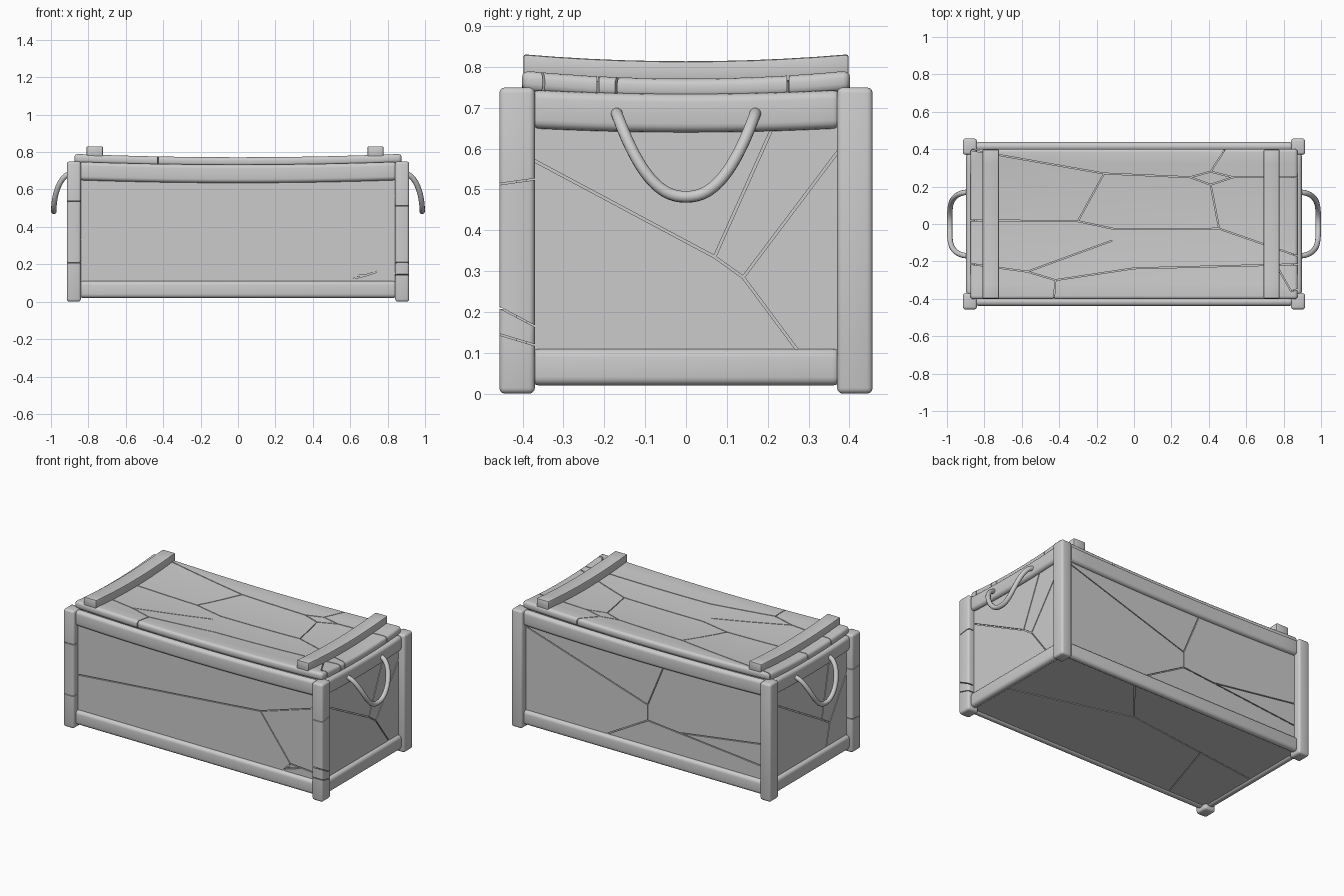
import bpy, bmesh, math
from mathutils import Matrix, Vector

if "Cube" in bpy.data.objects:
    bpy.data.objects.remove(bpy.data.objects["Cube"])


def finish(name, bm):
    bmesh.ops.recalc_face_normals(bm, faces=bm.faces)
    me = bpy.data.meshes.new(name)
    bm.to_mesh(me)
    bm.free()
    ob = bpy.data.objects.new(name, me)
    bpy.context.collection.objects.link(ob)
    return ob


def activate(ob):
    bpy.ops.object.select_all(action='DESELECT')
    bpy.context.view_layer.objects.active = ob
    ob.select_set(True)


def smooth(ob):
    activate(ob)
    bpy.ops.object.shade_smooth_by_angle(angle=math.radians(35))


def bar(name, lo, hi, bevel=0.0, seg=2, cuts=(0, 0), sag=(0, 0)):
    """Rounded box, sliced along x / y and sagging by the given amounts."""
    lo, hi = Vector(lo), Vector(hi)
    c, s = (lo + hi) / 2, hi - lo
    bm = bmesh.new()
    bmesh.ops.create_cube(bm, size=1, matrix=Matrix.Translation(c) @ Matrix.Diagonal((*s, 1)))
    if bevel:
        bmesh.ops.bevel(bm, geom=bm.edges[:], offset=bevel, segments=seg, profile=0.5,
                        affect='EDGES', clamp_overlap=True)
    for ax in (0, 1):
        for i in range(1, cuts[ax]):
            p, n = c.copy(), Vector((0, 0, 0))
            p[ax] = lo[ax] + s[ax] * i / cuts[ax]
            n[ax] = 1
            bmesh.ops.bisect_plane(bm, geom=bm.verts[:] + bm.edges[:] + bm.faces[:],
                                   plane_co=p, plane_no=n)
    for v in bm.verts:
        for ax in (0, 1):
            v.co.z -= sag[ax] * (1 - (2 * (v.co[ax] - c[ax]) / s[ax]) ** 2)
    ob = finish(name, bm)
    smooth(ob)
    return ob


def crack(ob, axis, paths, lo, hi, width=0.006):
    """Cut thin grooves along 2D paths; lo..hi is the groove range on the axis."""
    u, v = [(1, 2), (0, 2), (0, 1)][axis]
    n = Vector([float(i == axis) for i in range(3)])
    bm = bmesh.new()
    k = 0
    for path in paths:
        for p, q in zip(path, path[1:]):
            a, b = Vector((0, 0, 0)), Vector((0, 0, 0))
            a[u], a[v], b[u], b[v] = p[0], p[1], q[0], q[1]
            d = (b - a).normalized()
            k += 1
            depth = hi - lo + k * 0.0004
            mid = (a + b) / 2 + n * (lo + hi) / 2
            m = Matrix((d * ((b - a).length + width * 0.8), n.cross(d) * width, n * depth)).transposed().to_4x4()
            bmesh.ops.create_cube(bm, size=1, matrix=Matrix.Translation(mid) @ m)
    cutter = finish("crack_cutter", bm)
    cutter.hide_render = True
    mod = ob.modifiers.new("cracks", 'BOOLEAN')
    mod.operation, mod.solver, mod.object, mod.use_self = 'DIFFERENCE', 'EXACT', cutter, True
    activate(ob)
    bpy.ops.object.modifier_apply(modifier=mod.name)
    bpy.data.objects.remove(cutter)
    smooth(ob)


# corner posts, the front two cracked
for sx, side in ((-1, "left"), (1, "right")):
    for sy, end in ((-1, "front"), (1, "back")):
        xs, ys = sorted((sx * 0.84, sx * 0.915)), sorted((sy * 0.37, sy * 0.457))
        post = bar(f"{end}_{side}_post", (xs[0], ys[0], 0), (xs[1], ys[1], 0.75), 0.014, 3)
        if sy < 0:
            lines = [[(-0.5, 0.507), (-0.33, 0.531)], [(-0.5, 0.234), (-0.33, 0.144)],
                     [(-0.5, 0.158), (-0.33, 0.107)]] if sx > 0 else \
                    [[(-0.5, 0.54), (-0.33, 0.53)], [(-0.5, 0.205), (-0.33, 0.22)]]
            crack(post, 0, lines, xs[0] - 0.03, xs[1] + 0.03, 0.004)

# rounded rails between the posts, upper ones sagging
for s, end, side in ((-1, "front", "left"), (1, "back", "right")):
    y = sorted((s * 0.392, s * 0.438))
    x = sorted((s * 0.852, s * 0.898))
    bar(f"{end}_bottom_rail", (-0.85, y[0], 0.02), (0.85, y[1], 0.11), 0.021, 4)
    bar(f"{end}_top_rail", (-0.85, y[0], 0.65), (0.85, y[1], 0.748), 0.021, 4, (14, 0), (0.015, 0))
    bar(f"{side}_bottom_rail", (x[0], -0.38, 0.02), (x[1], 0.38, 0.11), 0.021, 4)
    bar(f"{side}_top_rail", (x[0], -0.38, 0.65), (x[1], 0.38, 0.744), 0.021, 4, (0, 10), (0, 0.01))

# cracked wall panels and floor
front = bar("front_panel", (-0.86, -0.415, 0.04), (0.86, -0.38, 0.70))
crack(front, 1, [[(-0.87, 0.33), (0.45, 0.445), (0.87, 0.575)],
                 [(0.45, 0.445), (0.66, 0.165), (0.87, 0.15)],
                 [(0.66, 0.165), (0.60, 0.10)],
                 [(0.62, 0.125), (0.68, 0.14), (0.74, 0.16)],
                 [(0.68, 0.14), (0.64, 0.14)]], -0.44, -0.408)
back = bar("back_panel", (-0.86, 0.38, 0.04), (0.86, 0.415, 0.70))
crack(back, 1, [[(0.87, 0.65), (-0.02, 0.37), (-0.14, 0.66)],
                [(-0.02, 0.37), (-0.02, 0.27), (-0.24, 0.25), (-0.87, 0.34)],
                [(-0.24, 0.25), (-0.87, 0.19)],
                [(-0.02, 0.27), (0.30, 0.09)]], 0.408, 0.44)
right = bar("right_panel", (0.84, -0.39, 0.04), (0.875, 0.39, 0.70))
crack(right, 0, [[(-0.40, 0.586), (0.07, 0.335), (0.22, 0.67)],
                 [(0.07, 0.335), (0.14, 0.285), (0.40, 0.63)],
                 [(0.14, 0.285), (0.30, 0.07)]], 0.868, 0.90)
left = bar("left_panel", (-0.875, -0.39, 0.04), (-0.84, 0.39, 0.70))
crack(left, 0, [[(0.40, 0.60), (-0.12, 0.30), (-0.20, 0.68)],
                [(-0.12, 0.30), (-0.20, 0.25), (-0.40, 0.55)],
                [(-0.20, 0.25), (-0.15, 0.06)]], -0.90, -0.868)
floor = bar("floor", (-0.87, -0.41, 0.03), (0.87, 0.41, 0.07))
crack(floor, 2, [[(0.88, -0.10), (0.10, 0.12), (-0.88, 0.0)], [(0.10, 0.12), (0.35, 0.42)],
                 [(-0.45, 0.052), (-0.60, -0.42)]], 0.01, 0.036)

# sagging cracked lid
lid = bar("lid", (-0.875, -0.402, 0.742), (0.875, 0.402, 0.792), 0.018, 3, (14, 10), (0.018, 0.02))
crack(lid, 2, [[(-0.9, 0.02), (-0.3, 0.015), (-0.1, -0.028), (0.455, -0.025), (0.9, -0.18)],
               [(-0.3, 0.015), (-0.16, 0.27), (-0.9, 0.40)],
               [(-0.16, 0.27), (0.3, 0.25), (0.41, 0.28), (0.5, 0.42)],
               [(0.3, 0.25), (0.41, 0.21), (0.53, 0.25), (0.41, 0.28)],
               [(0.53, 0.25), (0.9, 0.25)], [(0.41, 0.21), (0.455, -0.025)],
               [(-0.9, -0.21), (-0.57, -0.255), (-0.42, -0.30), (-0.43, -0.42)],
               [(-0.57, -0.255), (-0.12, -0.09)],
               [(-0.42, -0.30), (0.0, -0.237), (0.9, -0.215)],
               [(0.76, -0.218), (0.84, -0.36), (0.9, -0.34)]], 0.68, 0.84, 0.005)

# battens across the lid
for name, x0, x1 in (("left_batten", -0.81, -0.722), ("right_batten", 0.693, 0.778)):
    bar(name, (x0, -0.398, 0.775), (x1, 0.398, 0.831), 0.006, 2, (0, 10), (0, 0.017))

# rope loop handles
for s, side in ((-1, "left"), (1, "right")):
    cu = bpy.data.curves.new(f"{side}_handle", 'CURVE')
    cu.dimensions = '3D'
    cu.bevel_depth, cu.bevel_resolution, cu.use_fill_caps = 0.0145, 3, True
    sp = cu.splines.new('POLY')
    sp.points.add(40)
    for i, p in enumerate(sp.points):
        w = math.sin((i / 20 - 1) * math.pi / 2)
        h = abs(w) ** 2.3
        p.co = (s * (0.885 + 0.1 * math.sqrt(max(0, 1 - h * h))), 0.17 * w, 0.482 + 0.205 * h, 1)
    sp.use_smooth = True
    ob = bpy.data.objects.new(f"{side}_handle", cu)
    bpy.context.collection.objects.link(ob)
